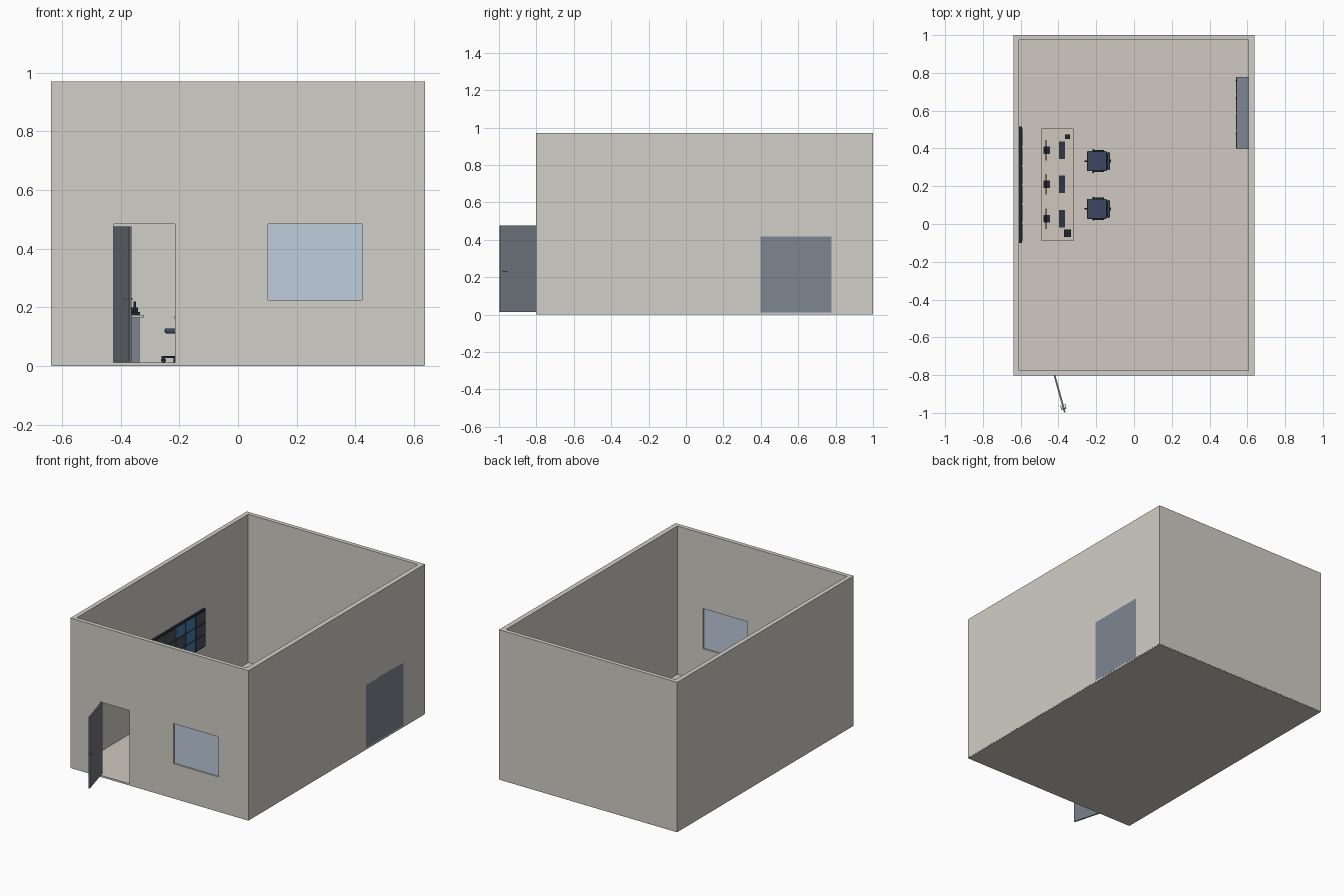
import bpy, math, random
from mathutils import Vector, Matrix

random.seed(4)
cube = bpy.data.objects.get("Cube")
if cube:
    bpy.data.objects.remove(cube, do_unlink=True)


def material(name, r, g, b):
    m = bpy.data.materials.new(name)
    m.use_nodes = True
    m.diffuse_color = (r, g, b, 1)
    m.node_tree.nodes["Principled BSDF"].inputs["Base Color"].default_value = (r, g, b, 1)
    return m


WALL = material("wall_plaster", .64, .62, .57)
FLOOR = material("floor_tile", .62, .58, .53)
GLASS = material("window_glass", .52, .61, .72)
DOOR = material("door_slate", .17, .19, .22)
METAL = material("cabinet_metal", .21, .24, .29)
DESK = material("desk_top", .62, .57, .50)
DARK = material("dark_plastic", .018, .02, .03)
KEYS = material("keyboard_plastic", .03, .035, .06)
FABRIC = material("chair_fabric", .045, .065, .12)
TILE = material("panel_grey", .07, .08, .1)
BLUE = material("panel_blue", .06, .2, .4)
CHROME = material("handle_metal", .5, .5, .52)


def box(name, x, y, z, mat):
    """Box from (min, max) ranges on each axis."""
    bpy.ops.mesh.primitive_cube_add(size=1)
    o = bpy.context.object
    o.name = name
    ranges = (x, y, z)
    o.data.transform(Matrix.Diagonal([r[1] - r[0] for r in ranges] + [1]))
    o.location = [(r[0] + r[1]) / 2 for r in ranges]
    o.data.materials.append(mat)
    return o


def around(c, size):
    return (c - size / 2, c + size / 2)


def cylinder(name, loc, radius, depth, mat, sides=16, rot=(0, 0, 0)):
    bpy.ops.mesh.primitive_cylinder_add(vertices=sides, radius=radius, depth=depth,
                                        location=loc, rotation=rot)
    o = bpy.context.object
    o.name = name
    o.data.materials.append(mat)
    bpy.ops.object.shade_smooth_by_angle()
    return o


def cut(target, *ranges):
    cutter = box("cutter", *ranges, WALL)
    cutter.hide_render = True
    mod = target.modifiers.new("opening", "BOOLEAN")
    mod.operation = "DIFFERENCE"
    mod.solver = "EXACT"
    mod.object = cutter
    bpy.context.view_layer.objects.active = target
    bpy.ops.object.modifier_apply(modifier=mod.name)
    bpy.data.objects.remove(cutter, do_unlink=True)


# Room shell: walls with door and window openings, and a floor slab
HX, FRONT, BACK, TOP, GROUND = .637, -.803, 1.0, .97, .012
walls = box("walls", (-HX, HX), (FRONT, BACK), (.004, TOP), WALL)
cut(walls, (-.608, .605), (FRONT + .027, BACK - .027), (-.1, 1.2))
cut(walls, (-.425, -.215), (-.9, -.7), (GROUND, .485))
cut(walls, (.102, .423), (-.9, -.7), (.226, .485))
box("floor", (-HX + .001, HX - .001), (FRONT + .001, BACK - .001), (0, GROUND), FLOOR)
box("window_pane", (.102, .423), around(-.79, .008), (.226, .485), GLASS)

# Open door with a lever handle on both faces, swung out on its hinge
hinge = Vector((-.421, FRONT + .003, 0))
swing = Matrix.Translation(hinge) @ Matrix.Rotation(math.radians(-74.5), 4, "Z")
door_parts = [box("door", (0, .204), around(0, .009), (.015, .476), DOOR)]
for side in (-1, 1):
    door_parts += [
        box("handle_spindle", around(.185, .006), around(side * .008, .01), around(.23, .006), CHROME),
        box("handle_lever", (.163, .188), around(side * .012, .004), around(.23, .005), CHROME)]
for part in door_parts:
    part.matrix_world = swing @ Matrix.Translation(part.location)

# Video wall on the left wall
Y0, Y1, Z0, Z1 = -.1, .515, .295, .538
box("video_wall_frame", (-.609, -.594), (Y0, Y1), (Z0, Z1), DARK)
COLS, ROWS = 6, 3
cw, ch = (Y1 - Y0 - .01) / COLS, (Z1 - Z0 - .01) / ROWS
for c in range(COLS):
    for r in range(ROWS):
        box("video_wall_tile", (-.596, -.591),
            around(Y0 + .005 + (c + .5) * cw, cw - .008),
            around(Z0 + .005 + (r + .5) * ch, ch - .008),
            BLUE if random.random() < .35 else TILE)

# Long desk
DZ = .175
box("desk_top", (-.49, -.32), (-.09, .505), (DZ - .009, DZ), DESK)
for y in (-.07, .2075, .485):
    box("desk_support", (-.475, -.336), around(y, .012), (GROUND, DZ - .009), METAL)
box("desk_back_panel", (-.473, -.465), (-.07, .485), (.06, DZ - .009), METAL)

# Workstations: monitor on a stand, with a keyboard
for y in (.39, .21, .028):
    box("monitor", around(-.466, .007), around(y, .108), (.2, .268), DARK)
    box("monitor_screen", (-.463, -.462), around(y, .1), (.204, .264), BLUE)
    box("monitor_neck", around(-.473, .008), around(y, .012), (DZ, .23), DARK)
    box("monitor_base", (-.478, -.445), around(y, .038), (DZ, DZ + .005), DARK)
    box("keyboard", (-.396, -.366), around(y, .092), (DZ, DZ + .006), KEYS)

# Desk phone with an upright post, and a small desk box
box("phone_base", (-.371, -.334), around(-.05, .04), (DZ, DZ + .009), DARK)
box("phone_post", around(-.352, .007), around(-.05, .007), (DZ, .22), DARK)
box("desk_box", around(-.352, .024), around(.462, .024), (DZ, DZ + .025), DARK)


# Swivel chairs facing the desk
def soft_box(*args):
    o = box(*args)
    b = o.modifiers.new("rounding", "BEVEL")
    b.width, b.segments = .005, 2
    bpy.ops.object.shade_smooth_by_angle()
    return o


def chair(cx, cy):
    soft_box("chair_seat", (cx - .053, cx + .053), around(cy, .106), (.112, .129), FABRIC)
    soft_box("chair_back", (cx + .055, cx + .07), around(cy, .094), (.145, .25), FABRIC)
    box("chair_spine", (cx + .069, cx + .075), around(cy, .016), (.1, .2), DARK)
    box("chair_spine_foot", (cx, cx + .075), around(cy, .016), (.102, .112), DARK)
    cylinder("chair_column", (cx, cy, .07), .008, .086, DARK)
    for side in (-1, 1):
        y = cy + side * .054
        box("armrest_post", around(cx + .01, .008), around(y, .006), (.116, .165), DARK)
        box("armrest_pad", (cx - .02, cx + .037), around(y, .01), (.163, .17), DARK)
    for i in range(5):
        a = math.pi + i * math.tau / 5
        d = Vector((math.cos(a), math.sin(a), 0))
        leg = box("chair_leg", around(0, .064), around(0, .008), around(0, .007), DARK)
        leg.location = Vector((cx, cy, .031)) + d * .032
        leg.rotation_euler.z = a
        cylinder("chair_caster", Vector((cx, cy, .0205)) + d * .057, .0085, .007, DARK, 12,
                 (math.pi / 2, 0, a))


for y in (.333, .08):
    chair(-.197, y)

# Tall storage cabinet set into the wall, with four doors
CY0, CY1 = .398, .778
box("cabinet", (.543, HX + .0004), (CY0, CY1), (GROUND, .418), METAL)
pitch = (CY1 - CY0) / 4
for i in range(4):
    y = CY0 + (i + .5) * pitch
    box("cabinet_door", (.54, .544), around(y, pitch - .005), (.022, .41), METAL)
    box("cabinet_handle", (.537, .541), around(y + .03, .005), (.2, .24), DARK)
